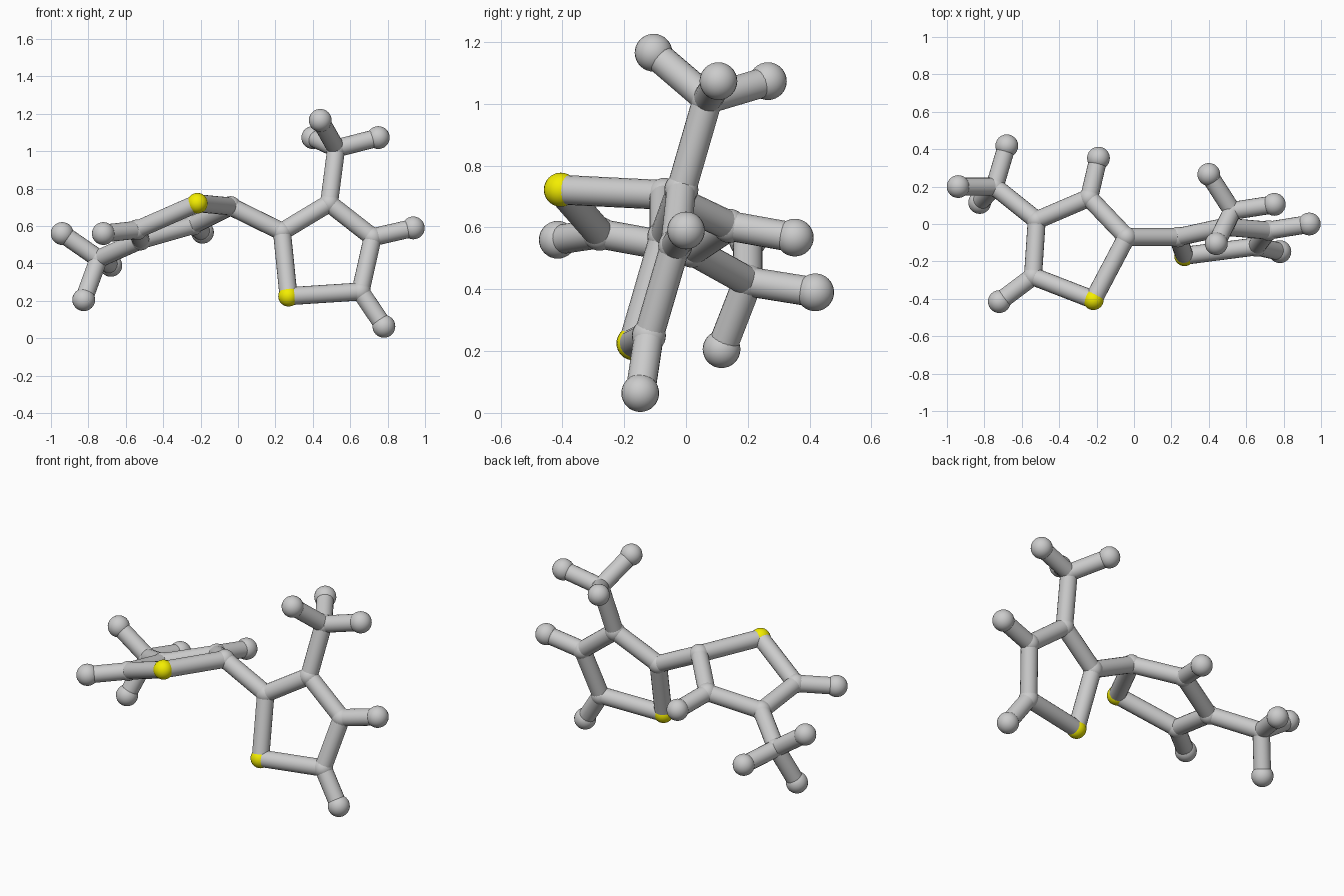
import bpy
from mathutils import Vector

if "Cube" in bpy.data.objects:
    bpy.data.objects.remove(bpy.data.objects["Cube"])

ATOM_R, HYDROGEN_R, BOND_R = 0.055, 0.061, 0.048

yellow = bpy.data.materials.new("yellow")
yellow.diffuse_color = (0.9, 0.85, 0.0, 1)
yellow.use_nodes = True
yellow.node_tree.nodes["Principled BSDF"].inputs["Base Color"].default_value = yellow.diffuse_color

# Atom centres of the two five-sided rings and their side groups
left = dict(
    joint=(-0.04, -0.07, 0.705), sulfur=(-0.217, -0.405, 0.722),
    low=(-0.54, -0.28, 0.58), mid=(-0.52, 0.02, 0.525), top=(-0.24, 0.14, 0.605),
    methyl=(-0.745, 0.2, 0.425), h_low=(-0.72, -0.415, 0.56), h_top=(-0.19, 0.352, 0.567),
    h_a=(-0.94, 0.2, 0.56), h_b=(-0.825, 0.115, 0.206), h_c=(-0.68, 0.418, 0.39))
right = dict(
    joint=(0.235, -0.07, 0.57), sulfur=(0.27, -0.17, 0.225),
    low=(0.655, -0.12, 0.25), mid=(0.72, -0.035, 0.54), top=(0.487, -0.015, 0.722),
    methyl=(0.525, 0.07, 1.015), h_low=(0.78, -0.148, 0.064), h_mid=(0.937, 0.0, 0.59),
    h_a=(0.44, -0.105, 1.165), h_b=(0.4, 0.265, 1.073), h_c=(0.75, 0.105, 1.073))

RING = ["joint", "sulfur", "low", "mid", "top"]


def smooth(obj):
    bpy.ops.object.shade_smooth_by_angle()
    return obj


def atom(name, pos, radius, mat=None):
    bpy.ops.mesh.primitive_uv_sphere_add(segments=24, ring_count=16, radius=radius, location=pos)
    obj = smooth(bpy.context.object)
    obj.name = name
    if mat:
        obj.data.materials.append(mat)


def bond(name, a, b):
    a, b = Vector(a), Vector(b)
    d = b - a
    bpy.ops.mesh.primitive_cylinder_add(vertices=20, radius=BOND_R, depth=d.length,
                                        location=(a + b) / 2)
    obj = bpy.context.object
    obj.name = name
    obj.rotation_euler = d.to_track_quat('Z', 'Y').to_euler()
    smooth(obj)


def molecule_half(side, atoms, methyl_on):
    for key, pos in atoms.items():
        if key.startswith("h_"):
            atom(f"{side}_hydrogen_{key[2:]}", pos, HYDROGEN_R)
        elif key == "sulfur":
            atom(f"{side}_sulfur", pos, ATOM_R, yellow)
        else:
            atom(f"{side}_carbon_{key}", pos, ATOM_R)
    links = list(zip(RING, RING[1:] + RING[:1])) + [(methyl_on, "methyl")]
    links += [("methyl", h) for h in ("h_a", "h_b", "h_c")]
    links += [(h[2:], h) for h in ("h_low", "h_mid", "h_top") if h in atoms]
    for a, b in links:
        bond(f"{side}_bond_{a}_{b}", atoms[a], atoms[b])


molecule_half("left", left, "mid")
molecule_half("right", right, "top")

# Bond joining the two rings
bond("centre_bond", left["joint"], right["joint"])
